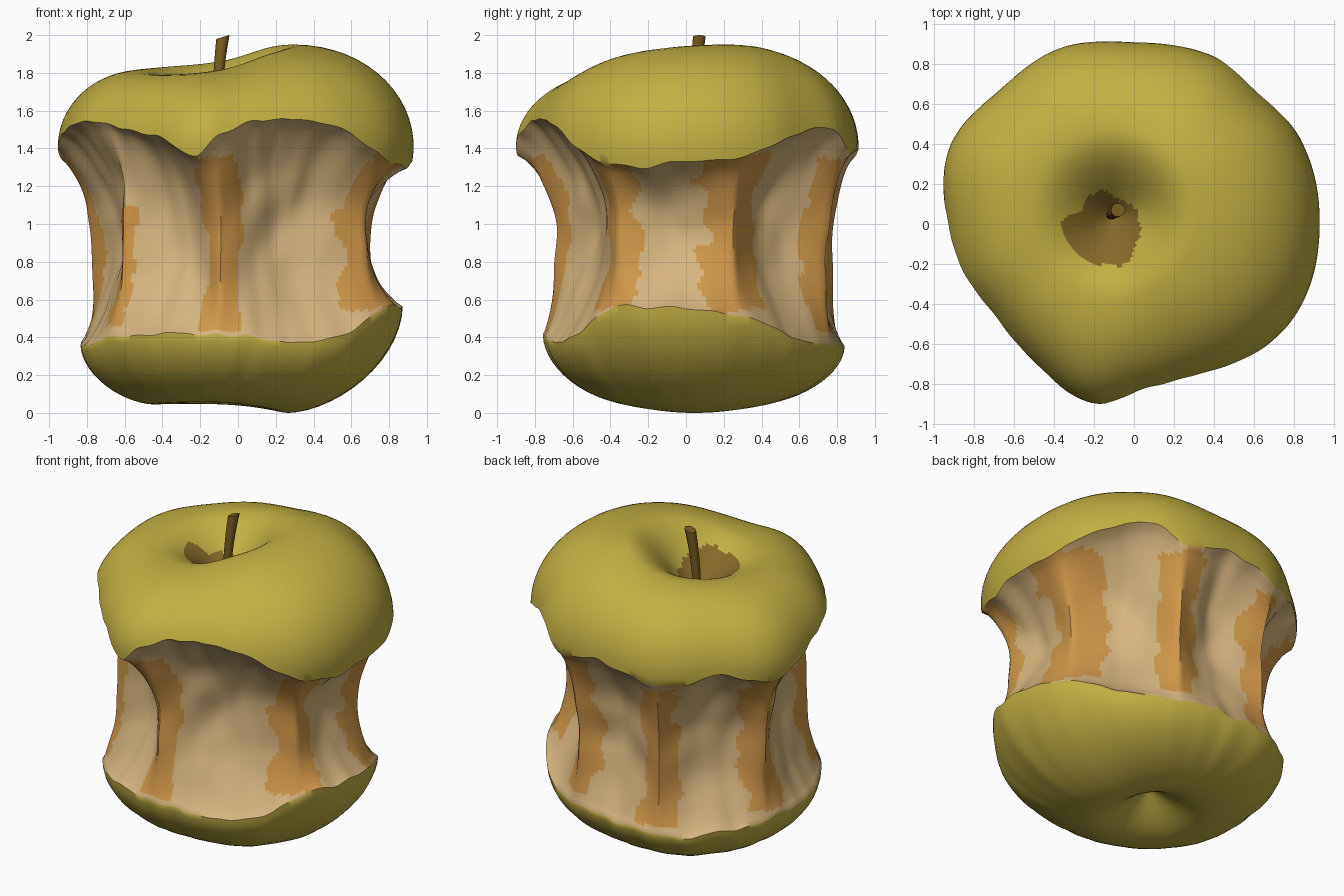
import bpy, bmesh, math
from mathutils import Vector, noise

if "Cube" in bpy.data.objects:
    bpy.data.objects.remove(bpy.data.objects["Cube"])

N = 240  # segments around the apple


def mat(name, srgb):
    m = bpy.data.materials.new(name)
    m.diffuse_color = [(c / 255 / 12.92 if c < 11 else ((c / 255 + .055) / 1.055) ** 2.4) for c in srgb] + [1]
    m.use_nodes = True
    m.node_tree.nodes["Principled BSDF"].inputs["Base Color"].default_value = m.diffuse_color
    return m


SKIN = mat("yellow_skin", (194, 176, 66))
FLESH = mat("pale_flesh", (214, 182, 126))
BROWNED = mat("browned_flesh", (207, 152, 72))
HOLLOW = mat("stem_hollow_brown", (134, 106, 40))
STEM = mat("stem_brown", (122, 94, 34))


def around(table, deg):
    """Smooth periodic (Hermite) lookup of (degrees, value) pairs."""
    deg %= 360
    pts = [(a - 360, v) for a, v in table[-2:]] + table + [(a + 360, v) for a, v in table[:2]]
    for p, a, b, q in zip(pts, pts[1:], pts[2:], pts[3:]):
        if a[0] <= deg <= b[0]:
            h = b[0] - a[0]
            u = (deg - a[0]) / h
            ma = (b[1] - p[1]) / (b[0] - p[0]) * h
            mb = (q[1] - a[1]) / (q[0] - a[0]) * h
            return (a[1] * (2 * u**3 - 3 * u**2 + 1) + ma * (u**3 - 2 * u**2 + u)
                    + b[1] * (3 * u**2 - 2 * u**3) + mb * (u**3 - u**2))


def loft(name, rings, mats, pick, angle):
    """Skin closed rings of points, colouring faces with pick(ring index, centre)."""
    bm = bmesh.new()
    vs = [[bm.verts.new(p) for p in r] for r in rings]
    for j, (a, b) in enumerate(zip(vs, vs[1:])):
        n = len(a)
        for i in range(n):
            k = (i + 1) % n
            f = bm.faces.new((a[i], b[i], b[k], a[k]))
            f.material_index = pick(j, f.calc_center_median())
    bm.faces.new(vs[0]).material_index = pick(0, vs[0][0].co)
    bm.faces.new(vs[-1][::-1]).material_index = pick(len(vs) - 2, vs[-1][0].co)
    bmesh.ops.recalc_face_normals(bm, faces=bm.faces)
    me = bpy.data.meshes.new(name)
    bm.to_mesh(me)
    bm.free()
    for m in mats:
        me.materials.append(m)
    ob = bpy.data.objects.new(name, me)
    bpy.context.collection.objects.link(ob)
    bpy.context.view_layer.objects.active = ob
    ob.select_set(True)
    bpy.ops.object.shade_smooth_by_angle(angle=math.radians(angle))
    ob.select_set(False)
    return ob


# Outline radii and edge heights around the apple
UP_R = [(0, .93), (28, .935), (45, .91), (62, .93), (90, .91), (113, .955), (135, .95), (157, 1.0), (180, .935),
        (197, .905), (215, .85), (235, .86), (257, .92), (272, .855), (290, .84), (313, .89), (332, .93)]
UP_Z = [(0, 1.33), (20, 1.36), (45, 1.5), (58, 1.5), (70, 1.38), (90, 1.43), (114, 1.34), (138, 1.41), (160, 1.34),
        (180, 1.48), (205, 1.54), (240, 1.47), (256, 1.37), (264, 1.48), (288, 1.56), (310, 1.5), (333, 1.31)]
LOW_R = [(0, .87), (45, .83), (90, .83), (118, .9), (150, .88), (180, .83), (215, .81), (250, .78), (290, .74),
         (315, .81), (340, .88)]
LOW_Z = [(0, .55), (20, .51), (50, .38), (90, .36), (116, .33), (150, .36), (180, .36), (200, .36), (215, .41),
         (257, .42), (290, .38), (310, .4), (335, .55)]
TOP_Z = [(0, 1.945), (45, 1.94), (90, 1.86), (135, 1.83), (180, 1.81), (225, 1.79), (270, 1.815), (315, 1.905)]
BOT_Z = [(0, 0.0), (90, .045), (180, .045), (270, .055)]

# Ridges between bites: angle, radius, depth of the next bite, brown centre, brown half width, brown low and high
RIDGES = [(20, .75, .2, 21, 15, .55, 1.38), (70, .80, .16, 70, 9.5, .43, 1.36), (114, .85, .16, 114, 8.5, .38, 1.29),
          (160, .81, .14, 160, 9, .41, 1.34), (213, .71, .17, 210, 6.5, .48, 1.12), (262, .70, .21, 262, 8, .44, 1.36),
          (332, .75, .09, 331, 8.5, .55, 1.4)]


def core_radius(deg):
    deg = (deg - 20) % 360 + 20
    loop = RIDGES + [(380,) + RIDGES[0][1:]]
    for a, b in zip(loop, loop[1:]):
        if a[0] <= deg <= b[0]:
            u = (deg - a[0]) / (b[0] - a[0])
            return a[1] + (b[1] - a[1]) * u - a[2] * math.sin(math.pi * u) ** .95


CAV, SHO, BITE, BOT, CAL = 22, 16, 44, 14, 12  # rings in each zone
TOPC, BOTC = Vector((-.1, .05)), Vector((-.09, .03))


def column(deg):
    """Profile from the stem hollow, over the shoulder, through the bite, to the calyx."""
    a = math.radians(deg)
    d = Vector((math.cos(a), math.sin(a)))
    rag = noise.noise(Vector((d.x * 6, d.y * 6, 3))) * .025
    uz = around(UP_Z, deg) + rag
    full, lr, lz = around(UP_R, deg), around(LOW_R, deg), around(LOW_Z, deg) + rag
    tz, bz = around(TOP_Z, deg), around(BOT_Z, deg)
    out = []

    def add(c, r, z):
        out.append(Vector((c.x + d.x * r, c.y + d.y * r, z)))
    for i in range(CAV):  # stem hollow
        k = .02 + .98 * i / CAV
        add(TOPC, .42 * k, 1.53 + (tz - 1.53) * math.sin(k * math.pi / 2) ** 1.1)
    zw = 1.41
    end = math.asin((uz - zw) / (tz - zw))
    ur = .42 + (full - .42) * math.cos(end)
    for i in range(SHO):  # shoulder
        ph = math.pi / 2 + (end - math.pi / 2) * i / SHO
        w = math.cos(ph)
        add(TOPC * (1 - w), .42 + (full - .42) * w, zw + (tz - zw) * math.sin(ph))
    shift = TOPC * (1 - math.cos(end))
    depth = (ur + lr) / 2 - core_radius(deg)
    for i in range(BITE):  # eaten middle
        t = i / BITE
        z = uz + (lz - uz) * t
        s = math.sin(math.pi * t ** .87) ** .8 if i else 0
        bump = noise.noise(Vector((d.x * 4, d.y * 4, z * 4))) * .03 * s
        add(shift * (1 - t) ** 2, ur + (lr - ur) * t - depth * s + bump, z)
    for i in range(BOT):  # lower skin
        ph = math.pi / 2 * i / BOT
        w = math.cos(ph) ** 1.2
        add(BOTC * (1 - w), .36 + (lr - .36) * w, lz + (bz - lz) * math.sin(ph) ** 1.12)
    for i in range(CAL + 1):  # calyx hollow
        k = 1 - .97 * i / CAL
        add(BOTC, .36 * k, bz + (.22 - bz) * (1 - math.sin(k * math.pi / 2) ** 1.1))
    return out


def apple_colour(j, p):
    wob = noise.noise(p * 7)
    if j < CAV:
        return 3 if math.hypot(p.x + .15, p.y + .04) < .195 + .06 * wob else 0
    if j < CAV + SHO or j >= CAV + SHO + BITE:
        return 0
    deg = math.degrees(math.atan2(p.y, p.x)) + 4 * noise.noise(Vector((p.z * 3, 5, p.x)))
    for r in RIDGES:
        off = abs((deg - r[3] + 180) % 360 - 180)
        if off < r[4] * (1 + .6 * wob) and r[5] < p.z + .04 * wob < r[6]:
            return 2
    return 1


cols = [column(360 * i / N) for i in range(N)]
loft("eaten_apple", list(zip(*cols)), [SKIN, FLESH, BROWNED, HOLLOW], apple_colour, 50)

# Stem: bent, widening toward its cut tip
stem_rings = []
for i in range(9):
    t = i / 8
    c = Vector((-.115 + .035 * t * t, .045 + .025 * t * t, 1.5 + .49 * t))
    r = .024 + .011 * t ** 2
    stem_rings.append([c + Vector((r * math.cos(q), r * math.sin(q), .3 * t * r * math.cos(q)))
                       for q in (math.tau * k / 10 for k in range(10))])
loft("stem", stem_rings, [STEM], lambda j, p: 0, 40)
